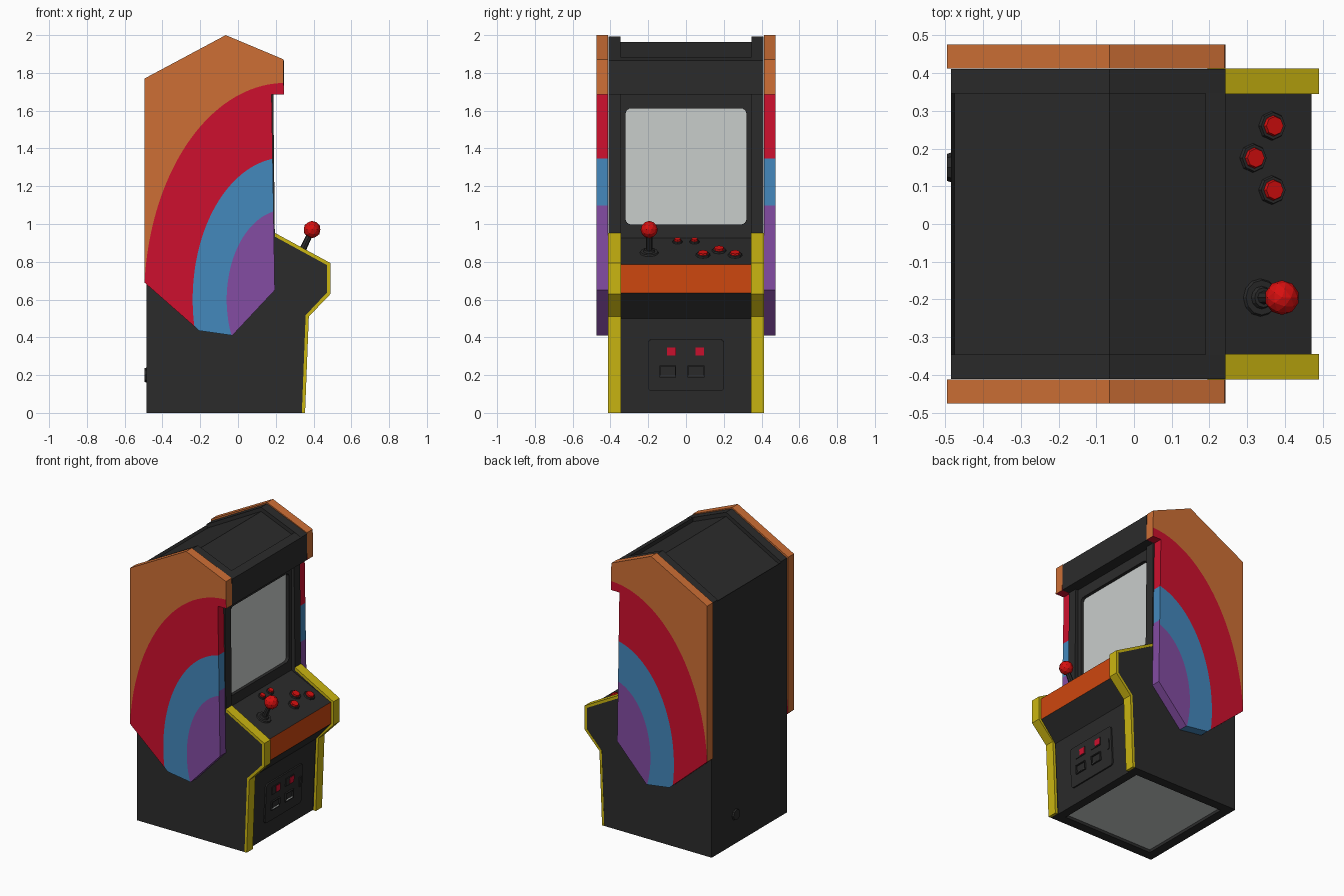
import bpy, bmesh, math
from mathutils import Matrix, Vector

if "Cube" in bpy.data.objects:
    bpy.data.objects.remove(bpy.data.objects["Cube"])


def material(name, hexcode):
    m = bpy.data.materials.new(name)
    c = [int(hexcode[i:i + 2], 16) / 255 for i in (0, 2, 4)]
    lin = [v / 12.92 if v <= 0.04045 else ((v + 0.055) / 1.055) ** 2.4 for v in c]
    m.diffuse_color = (*lin, 1)
    m.use_nodes = True
    m.node_tree.nodes["Principled BSDF"].inputs["Base Color"].default_value = m.diffuse_color
    return m


BLACK = material("black", "2B2B2B")
YELLOW = material("yellow", "CBB611")
ORANGE = material("art orange", "CE6F35")
RED = material("art red", "CE102E")
BLUE = material("art blue", "4488BC")
PURPLE = material("art purple", "834CA2")
GREY = material("screen grey", "C9CDCB")
PANEL = material("panel orange", "CE470F")
BUTTON = material("button red", "D80F0F")


def finish(bm, name, mats, matrix=Matrix()):
    bmesh.ops.recalc_face_normals(bm, faces=bm.faces)
    me = bpy.data.meshes.new(name)
    bm.to_mesh(me)
    bm.free()
    for m in mats:
        me.materials.append(m)
    ob = bpy.data.objects.new(name, me)
    ob.matrix_world = matrix
    bpy.context.collection.objects.link(ob)
    return ob


def prism(name, pts, y0, y1, mats, rule=None):
    """Side profile (x, z) extruded across y; rule picks a material per face."""
    bm = bmesh.new()
    a = [bm.verts.new((x, y0, z)) for x, z in pts]
    b = [bm.verts.new((x, y1, z)) for x, z in pts]
    bm.faces.new(a)
    bm.faces.new(b)
    n = len(pts)
    for i in range(n):
        j = (i + 1) % n
        bm.faces.new((a[i], a[j], b[j], b[i]))
    bmesh.ops.recalc_face_normals(bm, faces=bm.faces)
    if rule:
        for f in bm.faces:
            f.material_index = rule(f.normal, f.calc_center_median())
    return finish(bm, name, mats)


def box(name, loc, size, mat, tilt=0):
    bm = bmesh.new()
    bmesh.ops.create_cube(bm, size=1)
    bmesh.ops.scale(bm, vec=size, verts=bm.verts)
    return finish(bm, name, [mat], Matrix.Translation(loc) @ Matrix.Rotation(tilt, 4, 'Y'))


def disc(name, loc, r1, r2, h, mat, tilt, sides=8):
    """Cylinder or cone standing on loc, leaning towards +x by tilt."""
    bm = bmesh.new()
    bmesh.ops.create_cone(bm, cap_ends=True, segments=sides, radius1=r1, radius2=r2,
                          depth=h, matrix=Matrix.Translation((0, 0, h / 2)))
    return finish(bm, name, [mat], Matrix.Translation(loc) @ Matrix.Rotation(tilt, 4, 'Y'))


def rounded(w, h, r):
    pts = []
    for k, (sx, sy) in enumerate(((1, 1), (-1, 1), (-1, -1), (1, -1))):
        for i in range(5):
            t = math.radians(90 * k + 22.5 * i)
            pts.append((sx * (w / 2 - r) + r * math.cos(t), sy * (h / 2 - r) + r * math.sin(t)))
    return pts


def plate(name, loc, loops, depth, mat, tilt=0):
    """Flat filled outline (with holes) facing +x."""
    cu = bpy.data.curves.new(name, 'CURVE')
    cu.dimensions = '2D'
    cu.fill_mode = 'BOTH'
    cu.extrude = depth / 2
    for pts in loops:
        sp = cu.splines.new('POLY')
        sp.points.add(len(pts) - 1)
        for p, (x, y) in zip(sp.points, pts):
            p.co = (x, y, 0, 1)
        sp.use_cyclic_u = True
    cu.materials.append(mat)
    ob = bpy.data.objects.new(name, cu)
    ob.matrix_world = (Matrix.Translation(loc) @ Matrix.Rotation(tilt, 4, 'Y') @
                       Matrix.Rotation(math.pi / 2, 4, 'Z') @ Matrix.Rotation(math.pi / 2, 4, 'X'))
    bpy.context.collection.objects.link(ob)
    return ob


# Central cabinet: recessed floor, kick panel, control panel, marquee, sunken roof
body = [(-.485, 0), (-.42, 0), (-.42, .02), (.27, .02), (.27, 0), (.33, 0), (.355, .5),
        (.47, .635), (.47, .785), (.14, .939), (.14, 1.685), (.243, 1.685), (.243, 1.865),
        (.19, 1.885), (.19, 1.858), (-.065, 1.963), (-.475, 1.738), (-.485, 1.755)]


def body_rule(n, c):
    if n.x > .99 and .64 < c.z < .78:
        return 1
    if n.z < -.99 and .01 < c.z < .03:
        return 2
    return 0


prism("cabinet_body", body, -.346, .346, [BLACK, PANEL, GREY], body_rule)

# Side panels with yellow edge trim
outer = [(.355, 0), (.375, .51), (.49, .63), (.49, .793), (.195, .953)]
inner = [(.338, 0), (.358, .517), (.472, .638), (.472, .782), (.195, .933)]
side = inner + [(.187, 1.685), (.243, 1.685), (.243, 1.866), (-.065, 1.992),
                (-.485, 1.762), (-.485, 0)]

# Side art: rainbow bands cut by concentric ellipses, built along rays from their centre
ART = [(-.495, 1.77), (-.065, 2.0), (.24, 1.872), (.243, 1.685), (.178, 1.685),
       (.195, .65), (-.03, .41), (-.205, .435), (-.495, .69)]
CX, CZ, STRETCH = .25, .6, 1.535
RADII = (.31, .49, .747)
flat = [Vector((x - CX, (z - CZ) / STRETCH)) for x, z in ART]


def span(t):
    d, hits = Vector((math.cos(t), math.sin(t))), []
    for i, p in enumerate(flat):
        e = flat[(i + 1) % len(flat)] - p
        den = d.x * e.y - d.y * e.x
        if abs(den) < 1e-9:
            continue
        s = (p.x * d.y - p.y * d.x) / den
        if -1e-5 <= s <= 1 + 1e-5:
            hits.append((p.x * e.y - p.y * e.x) / den)
    return min(hits), max(hits)


def side_art(name, y):
    corner = [math.atan2(p.y, p.x) % math.tau for p in flat]
    lo, hi = min(corner), max(corner)
    angles = sorted(corner + [lo + (hi - lo) * i / 110 for i in range(1, 110)])
    bm, seen, rows = bmesh.new(), {}, []
    for t in angles:
        r0, r1 = span(t)
        row = []
        for r in [r0] + [min(max(r, r0), r1) for r in RADII] + [r1]:
            x, z = CX + r * math.cos(t), CZ + STRETCH * r * math.sin(t)
            key = (round(x, 4), round(z, 4))
            if key not in seen:
                seen[key] = bm.verts.new((x, y, z))
            row.append(seen[key])
        rows.append(row)
    for a, b in zip(rows, rows[1:]):
        for k in range(4):
            vs = list(dict.fromkeys((a[k], a[k + 1], b[k + 1], b[k])))
            if len(vs) > 2 and not bm.faces.get(vs):
                bm.faces.new(vs).material_index = k
    ob = finish(bm, name, [PURPLE, BLUE, RED, ORANGE])
    mod = ob.modifiers.new("thickness", 'SOLIDIFY')
    mod.thickness, mod.offset = .063, 0


for s, tag in ((-1, "left"), (1, "right")):
    prism("side_panel_" + tag, side, s * .346, s * .411, [BLACK])
    prism("edge_trim_" + tag, outer + inner[::-1], s * .345, s * .412, [YELLOW])
    side_art("side_art_" + tag, s * .4435)

# Screen and rounded bezel
box("screen", (.1425, 0, 1.305), (.006, .66, .64), GREY)
frame = [(-.346, -.385), (.346, -.385), (.346, .38), (-.346, .38)]
plate("screen_bezel", (.156, 0, 1.305), [frame, rounded(.64, .615, .03)], .022, BLACK)

# Controls on the sloped panel
TILT = math.atan(.154 / .33)


def on_panel(x, y):
    return Vector((x, y, .785 + (.47 - x) * .154 / .33))


up = Vector((math.sin(TILT), 0, math.cos(TILT)))
base = on_panel(.335, -.195)
disc("joystick_base", base, .05, .046, .008, BLACK, TILT, 12)
disc("joystick_collar", base, .033, .026, .02, BLACK, TILT, 12)
disc("joystick_shaft", base, .018, .016, .12, BLACK, TILT)
bm = bmesh.new()
bmesh.ops.create_icosphere(bm, subdivisions=2, radius=.046)
finish(bm, "joystick_ball", [BUTTON], Matrix.Translation(base + up * .135))

for i, (x, y, r) in enumerate([(.365, .26, .031), (.315, .175, .031), (.365, .09, .031),
                               (.215, -.045, .021), (.215, .045, .021)]):
    p = on_panel(x, y)
    disc(f"button_ring_{i}", p, r * 1.25, r * 1.15, .01, BLACK, TILT)
    disc(f"button_{i}", p, r, r * .8, .02, BUTTON, TILT)

# Coin door on the kick panel
KICK = math.atan(.05)


def on_kick(y, z, out=0):
    return (.33 + .05 * z + out, y, z)


plate("coin_door", on_kick(0, .2525), [rounded(.4, .275, .02)], .02, BLACK, KICK)
for i, y in enumerate((-.097, .053)):
    box(f"coin_slot_{i}", on_kick(y, .325, .01), (.01, .088, .054), BLACK, KICK)
    box(f"coin_light_{i}", on_kick(y + .02, .325, .014), (.008, .046, .042), RED, KICK)
    for s in (-1, 1):
        box(f"return_side_{i}_{s}", on_kick(y + s * .042, .22, .013), (.014, .006, .058), BLACK, KICK)
        box(f"return_rail_{i}_{s}", on_kick(y, .22 + s * .028, .013), (.014, .088, .006), BLACK, KICK)
    box(f"return_floor_{i}", on_kick(y, .196, .014), (.01, .078, .003), GREY, KICK)
box("door_lock", on_kick(.172, .27, .011), (.008, .018, .07), BLACK, KICK)

# Cable grommet on the back
disc("cable_grommet", (-.483, .15, .2), .04, .036, .012, BLACK, -math.pi / 2)
